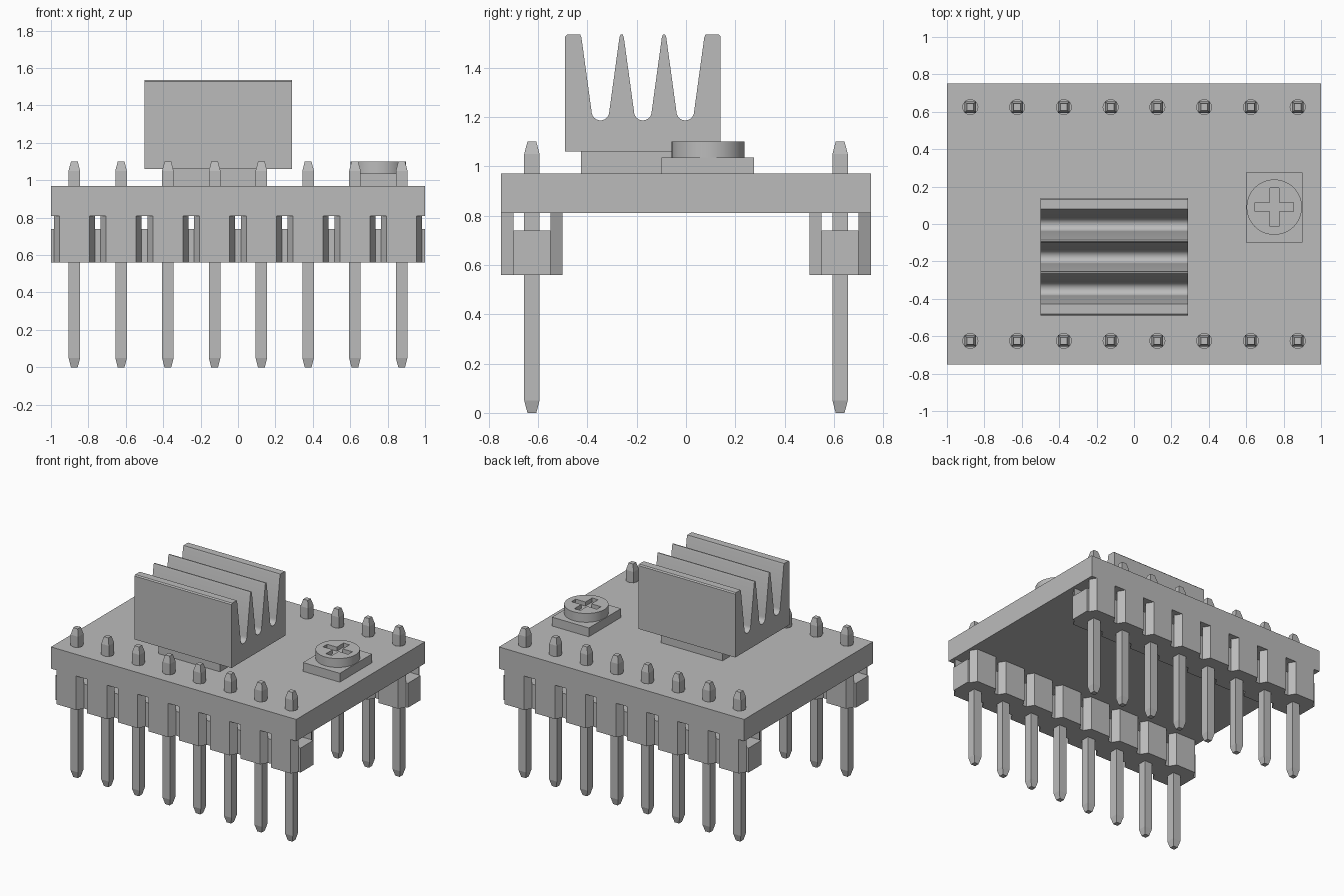
import bpy, bmesh, math
from mathutils import Matrix, Vector

cube = bpy.data.objects.get("Cube")
if cube:
    bpy.data.objects.remove(cube, do_unlink=True)

grey = bpy.data.materials.new("plain grey")
grey.use_nodes = True
COLOUR = (0.5, 0.5, 0.5, 1)
grey.diffuse_color = COLOUR
grey.node_tree.nodes["Principled BSDF"].inputs["Base Color"].default_value = COLOUR


def finish(name, bm):
    bmesh.ops.recalc_face_normals(bm, faces=bm.faces)
    mesh = bpy.data.meshes.new(name)
    bm.to_mesh(mesh)
    bm.free()
    mesh.materials.append(grey)
    obj = bpy.data.objects.new(name, mesh)
    bpy.context.collection.objects.link(obj)
    return obj


def add_box(bm, x0, x1, y0, y1, z0, z1):
    mat = Matrix.Translation(((x0 + x1) / 2, (y0 + y1) / 2, (z0 + z1) / 2))
    bmesh.ops.create_cube(bm, size=1, matrix=mat @ Matrix.Diagonal((x1 - x0, y1 - y0, z1 - z0, 1)))


def box(name, *size):
    bm = bmesh.new()
    add_box(bm, *size)
    return finish(name, bm)


def add_prism(bm, points, direction):
    face = bm.faces.new([bm.verts.new(p) for p in points])
    top = bmesh.ops.extrude_face_region(bm, geom=[face])["geom"]
    verts = [v for v in top if isinstance(v, bmesh.types.BMVert)]
    bmesh.ops.translate(bm, verts=verts, vec=Vector(direction))
    if not face.is_valid or len(face.link_loops if hasattr(face, "link_loops") else face.loops) == 0:
        return


def add_cylinder(bm, x, y, radius, z0, z1, segments):
    bmesh.ops.create_cone(bm, cap_ends=True, segments=segments, radius1=radius, radius2=radius,
                          depth=z1 - z0, matrix=Matrix.Translation((x, y, (z0 + z1) / 2)))


def cut(obj, cutter):
    cutter.hide_render = True
    cutter.hide_viewport = True
    cutter.display_type = 'WIRE'
    mod = obj.modifiers.new("cut", 'BOOLEAN')
    mod.operation = 'DIFFERENCE'
    mod.solver = 'EXACT'
    mod.object = cutter
    bpy.context.view_layer.update()
    evaluated = obj.evaluated_get(bpy.context.evaluated_depsgraph_get())
    mesh = bpy.data.meshes.new_from_object(evaluated)
    obj.modifiers.clear()
    obj.data = mesh
    bpy.data.objects.remove(cutter, do_unlink=True)


def smooth(obj, degrees):
    bpy.ops.object.select_all(action='DESELECT')
    obj.select_set(True)
    bpy.context.view_layer.objects.active = obj
    bpy.ops.object.shade_smooth_by_angle(angle=math.radians(degrees))


PIN_X = [-0.875 + 0.25 * i for i in range(8)]
ROW_Y = 0.625

# Circuit board with a round hole for each pin
board = box("circuit_board", -1, 1, -0.75, 0.75, 0.81, 0.97)
bm = bmesh.new()
for x in PIN_X:
    for y in (-ROW_Y, ROW_Y):
        add_cylinder(bm, x, y, 0.04, 0.75, 1.05, 20)
cut(board, finish("pin_hole_cutter", bm))

# Pin headers: joining bar, eight chamfered housings with raised posts, tapered pins
for side, y in (("front", -ROW_Y), ("back", ROW_Y)):
    bm = bmesh.new()
    add_box(bm, -1, 1, y - 0.075, y + 0.075, 0.56, 0.74)
    for x in PIN_X:
        for s in (-1, 1):
            outline = [(-0.11, 0.075), (0.11, 0.075), (0.08, 0.125), (-0.08, 0.125)]
            add_prism(bm, [(x + a, y + s * b, 0.56) for a, b in outline], (0, 0, 0.25))
    finish(side + "_header_housing", bm)

    bm = bmesh.new()
    for x in PIN_X:
        rings = []
        for z, h in ((0, 0.018), (0.05, 0.031), (1.05, 0.031), (1.1, 0.018)):
            rings.append([bm.verts.new((x + a * h, y + b * h, z))
                          for a, b in ((-1, -1), (1, -1), (1, 1), (-1, 1))])
        bm.faces.new(rings[0])
        bm.faces.new(rings[-1])
        for low, high in zip(rings, rings[1:]):
            for i in range(4):
                j = (i + 1) % 4
                bm.faces.new((low[i], low[j], high[j], high[i]))
    finish(side + "_pins", bm)

# Driver chip under the heat sink
box("driver_chip", -0.35, 0.15, -0.425, 0.075, 0.97, 1.06)

# Finned heat sink, extruded along x from its side profile
profile = [(-0.49, 1.06), (-0.49, 1.527), (-0.482, 1.535), (-0.431, 1.535)]
for c in (-0.347, -0.175, -0.003):
    profile += [(c - 0.082, 1.535), (c - 0.077, 1.522)]
    for i in range(13):
        a = math.pi * i / 12
        profile.append((c - 0.036 * math.cos(a), 1.223 - 0.037 * math.sin(a)))
    profile += [(c + 0.077, 1.522), (c + 0.082, 1.535)]
profile += [(0.132, 1.535), (0.14, 1.527), (0.14, 1.06)]
bm = bmesh.new()
add_prism(bm, [(-0.5, y, z) for y, z in profile], (0.79, 0, 0))
smooth(finish("heat_sink", bm), 30)

# Adjustment dial: square base and round head with a cross slot
box("dial_base", 0.6, 0.9, -0.1, 0.275, 0.97, 1.035)
bm = bmesh.new()
add_cylinder(bm, 0.75, 0.09, 0.148, 1.035, 1.1, 48)
dial = finish("dial_head", bm)
for w, h in ((0.103, 0.024), (0.024, 0.103)):
    cut(dial, box("slot_cutter", 0.75 - w, 0.75 + w, 0.09 - h, 0.09 + h, 1.07, 1.2))
smooth(dial, 30)
